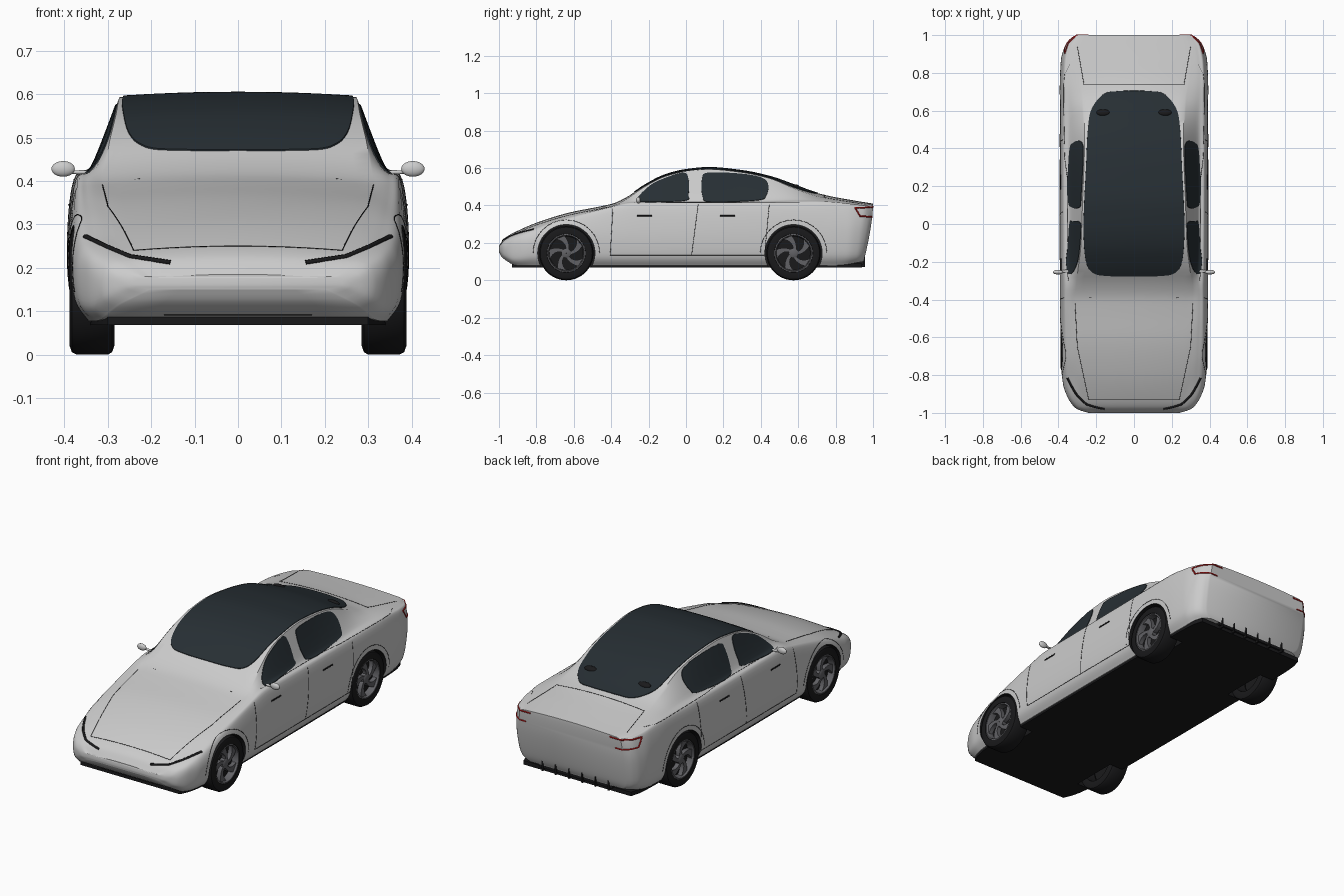
import bpy, bmesh
from math import sin, cos, pi
from mathutils import Vector
from mathutils.bvhtree import BVHTree

if "Cube" in bpy.data.objects:
    bpy.data.objects.remove(bpy.data.objects["Cube"])


def material(name, r, g, b):
    m = bpy.data.materials.new(name)
    m.diffuse_color = (r, g, b, 1)
    m.use_nodes = True
    m.node_tree.nodes["Principled BSDF"].inputs["Base Color"].default_value = m.diffuse_color
    return m


PAINT = material("paint", .68, .68, .68)
GLASS = material("glass", .02, .028, .034)
BLACK = material("black", .01, .01, .011)
RIM = material("rim", .12, .12, .13)
RED = material("red", .5, .01, .01)


def mesh_object(name, verts, faces, mat, angle=0.6):
    me = bpy.data.meshes.new(name)
    me.from_pydata([tuple(v) for v in verts], [], faces)
    bm = bmesh.new()
    bm.from_mesh(me)
    bmesh.ops.recalc_face_normals(bm, faces=bm.faces)
    bm.to_mesh(me)
    bm.free()
    ob = bpy.data.objects.new(name, me)
    bpy.context.collection.objects.link(ob)
    me.materials.append(mat)
    smooth(ob, angle)
    return ob


def select(ob):
    bpy.ops.object.select_all(action='DESELECT')
    ob.select_set(True)
    bpy.context.view_layer.objects.active = ob


def smooth(ob, angle=0.6):
    select(ob)
    bpy.ops.object.shade_smooth_by_angle(angle=angle)


def spline(pts, n, closed=False):
    """Catmull-Rom through 2D points"""
    N, out = len(pts), []
    get = lambda i: Vector(pts[i % N] if closed else pts[max(0, min(N - 1, i))])
    for i in range(N if closed else N - 1):
        a, b, c, d = (get(i + k) for k in (-1, 0, 1, 2))
        for j in range(n):
            t = j / n
            out.append(.5 * (2 * b + (c - a) * t + (2 * a - 5 * b + 4 * c - d) * t * t
                             + (3 * b - a - 3 * c + d) * t ** 3))
    return out if closed else out + [get(N - 1)]


def curve(table):
    """Monotone cubic through {y: value}"""
    k = sorted(table)
    v = [table[q] for q in k]
    d = [(v[i + 1] - v[i]) / (k[i + 1] - k[i]) for i in range(len(k) - 1)]
    m = [d[0]] + [2 * a * b / (a + b) if a * b > 0 else 0 for a, b in zip(d, d[1:])] + [d[-1]]

    def f(y):
        i = max(0, min(len(d) - 1, sum(q <= y for q in k) - 1))
        h = k[i + 1] - k[i]
        t = max(0, min(1, (y - k[i]) / h))
        return (v[i] * (1 + 2 * t) * (1 - t) ** 2 + m[i] * h * t * (1 - t) ** 2
                + v[i + 1] * t * t * (3 - 2 * t) + m[i + 1] * h * t * t * (t - 1))
    return f


# Body lines along the length: roof, roof edge, glass foot, shoulder, widest, sill
top_z = curve({-1: .185, -.97: .225, -.92: .255, -.78: .315, -.62: .363, -.46: .395, -.39: .411, -.32: .443,
               -.22: .51, -.11: .565, 0: .592, .12: .603, .29: .588, .45: .555, .58: .51, .69: .47, .77: .45,
               .88: .43, 1: .41})
drop = curve({-1: .008, -.85: .014, -.4: .012, -.25: .009, .42: .01, .6: .02, .75: .016, 1: .008})
edge_x = curve({-1: .2, -.97: .24, -.85: .28, -.4: .312, -.27: .3, -.1: .28, .1: .273, .45: .262, .65: .268, .85: .3, 1: .28})
foot_x = curve({-1: .225, -.97: .28, -.85: .325, -.4: .347, -.2: .338, .5: .337, .8: .348, .93: .335, 1: .297})
foot_z = curve({-1: .18, -.97: .213, -.92: .24, -.85: .266, -.7: .32, -.55: .358, -.4: .394, -.3: .42, -.1: .43, .5: .432, .7: .427, 1: .396})
shoulder_x = curve({-1: .235, -.985: .285, -.97: .305, -.92: .34, -.85: .36, -.7: .372, 0: .376, .7: .378, .85: .372, .95: .35, 1: .307})
shoulder_z = curve({-1: .172, -.97: .2, -.92: .225, -.85: .25, -.7: .3, -.55: .34, -.4: .375, -.25: .4, .7: .404, 1: .383})
wide_x = curve({-1: .24, -.985: .29, -.97: .315, -.92: .35, -.85: .375, -.7: .389, 0: .393, .75: .392, .87: .387, .94: .37, .98: .345, 1: .315})
wide_z = curve({-1: .162, -.97: .17, -.85: .2, -.4: .25, 1: .28})
low_z = curve({-1: .156, -.97: .13, -.92: .113, -.8: .125, 1: .14})
sill_z = curve({-1: .15, -.985: .125, -.95: .098, -.92: .083, -.88: .078, .8: .08, 1: .1})


def section(y):
    zr, xr = top_z(y) - drop(y), edge_x(y)
    half = [(xr * i / 8, top_z(y) - drop(y) * (i / 8) ** 2) for i in range(8)]
    w, sz = wide_x(y), sill_z(y)
    half += [tuple(p) for p in spline([(xr, zr), (foot_x(y), foot_z(y)), (shoulder_x(y), shoulder_z(y)),
                                       (w, wide_z(y)), (w - .008, low_z(y)), (w - .04, sz)], 6)]
    half += [((w - .04) * k, sz) for k in (.66, .33, 0)]
    lean = .05 * max(0, (y - .7) / .3) ** 2
    full = half + [(-x, z) for x, z in half[-2:0:-1]]
    return [(x, y - lean * (max(0, .4 - z) / .3) ** 1.5, z) for x, z in full]


# Body shell
N = 110
verts, faces = [], []
for i in range(N + 1):
    verts += section(-cos(pi * i / N) * .7 + .3 * (2 * i / N - 1))
R = len(verts) // (N + 1)
for i in range(N):
    for j in range(R):
        a, b = i * R + j, i * R + (j + 1) % R
        faces.append((a, b, b + R, a + R))
for s in (0, N * R):
    for i in range(R // 2):
        q = [s + i, s + i + 1, s + (R - i - 1) % R, s + (R - i) % R]
        faces.append(tuple(dict.fromkeys(q)))
body = mesh_object("body", verts, faces, PAINT)
bm = bmesh.new()
bm.from_mesh(body.data)
tree = BVHTree.FromBMesh(bm)
bm.free()

# Dark floor
plan = [-.93 + 1.87 * i / 40 for i in range(41)]
ring = [(wide_x(y) - .045, y) for y in plan] + [(.045 - wide_x(y), y) for y in reversed(plan)]
n = len(ring)
floor = mesh_object("underbody", [(x, y, z) for z in (.068, .09) for x, y in ring],
                    [tuple(range(n)), tuple(range(n, 2 * n))] +
                    [(i, (i + 1) % n, (i + 1) % n + n, i + n) for i in range(n)], BLACK)

# Wheel arches
AXLES, WR = (-.64, .575), .145
for y in AXLES:
    for s in (1, -1):
        bpy.ops.mesh.primitive_cylinder_add(vertices=64, radius=.153, depth=.24,
                                            location=(s * .385, y, WR), rotation=(0, pi / 2, 0))
        cutter = bpy.context.object
        cutter.data.materials.append(BLACK)
        cutter.hide_render = True
        for ob in (body, floor):
            select(ob)
            m = ob.modifiers.new("arch", 'BOOLEAN')
            m.object, m.operation, m.solver, m.material_mode = cutter, 'DIFFERENCE', 'EXACT', 'TRANSFER'
            bpy.ops.object.modifier_apply(modifier="arch")
        bpy.data.objects.remove(cutter)
smooth(body)


def project(p, axis, off):
    """Put a point on the body, seen along an axis (or nearest)"""
    p, hit = Vector(p), None
    if axis:
        i = 'xyz'.index(axis)
        d = Vector((0, 0, 0))
        d[i] = 1 if axis == 'y' else -1 if p[i] >= 0 else 1
        o = p.copy()
        o[i] = -2 * d[i]
        hit, nor = tree.ray_cast(o, d)[:2]
    if hit is None:
        hit, nor = tree.find_nearest(p)[:2]
    return hit + nor * off


def glass(name, outline, axis, side=1, rings=14):
    to3 = lambda p: (p[0], p[1], .5) if axis == 'z' else (side * .33, p[0], p[1])
    pts = spline(outline, 8, True)
    n = len(pts)
    c = Vector(((min(p[0] for p in pts) + max(p[0] for p in pts)) / 2,
                (min(p[1] for p in pts) + max(p[1] for p in pts)) / 2))
    scales = [1, .995] + [1 - i / rings for i in range(1, rings)]
    vs = [project(to3(c + (p - c) * k), axis, -.003 if k == 1 else .003) for k in scales for p in pts]
    vs.append(project(to3(c), axis, .003))
    fs = [(r * n + i, r * n + (i + 1) % n, (r + 1) * n + (i + 1) % n, (r + 1) * n + i)
          for r in range(len(scales) - 1) for i in range(n)]
    last = (len(scales) - 1) * n
    fs += [(last + i, last + (i + 1) % n, len(vs) - 1) for i in range(n)]
    mesh_object(name, vs, fs, GLASS)


def line(name, pts, axis, mat=BLACK, r=.0013, both=True, off=0, sub=12):
    for s in (1, -1) if both else (1,):
        P = [Vector((s * p[0], p[1], p[2])) for p in pts]
        path = [a.lerp(b, j / sub) for a, b in zip(P, P[1:]) for j in range(sub)] + [P[-1]]
        cu = bpy.data.curves.new(name, 'CURVE')
        cu.dimensions, cu.bevel_depth, cu.bevel_resolution, cu.use_fill_caps = '3D', r, 1, True
        sp = cu.splines.new('POLY')
        sp.points.add(len(path) - 1)
        for q, p in zip(sp.points, path):
            q.co = (*project(p, axis, off), 1)
        ob = bpy.data.objects.new(name, cu)
        bpy.context.collection.objects.link(ob)
        cu.materials.append(mat)
        select(ob)
        bpy.ops.object.convert(target='MESH')


# Glass roof and side windows
half = [(.13, -.277), (.215, -.262), (.255, -.2), (.268, -.05), (.265, .1), (.255, .3), (.245, .5),
        (.225, .61), (.16, .69), (.08, .705)]
glass("glass_roof", [(0, -.28)] + half + [(0, .707)] + [(-x, y) for x, y in half[::-1]], 'z', rings=24)
for s in (1, -1):
    glass("front_side_window", [(-.265, .43), (-.19, .508), (-.095, .553), (-.01, .575), (.014, .54),
                                (.014, .46), (-.005, .425), (-.22, .417)], 'x', s)
    glass("rear_side_window", [(.085, .54), (.115, .575), (.29, .57), (.405, .548), (.44, .51),
                               (.43, .455), (.385, .427), (.13, .417), (.088, .45)], 'x', s)

# Lamps
line("headlight", [(.352, 0, .272), (.3, 0, .247), (.25, 0, .226), (.156, 0, .212)], 'y', r=.006)
line("tail_light", [(.24, 1, .393), (.31, 1, .393), (.355, .96, .392), (.372, .905, .39),
                    (.378, .935, .345), (.345, .985, .34), (.27, .98, .34)], None, RED, .004)

# Panel seams
line("hood_side_seam", [(.312, -.42, .5), (.3, -.65, .5), (.24, -.93, .5)], 'z')
line("hood_front_seam", [(.24, -.93, .5), (-.24, -.93, .5)], 'z', both=False, sub=24)
line("trunk_side_seam", [(.3, .94, .5), (.265, .74, .5)], 'z')
line("trunk_front_seam", [(.265, .74, .5), (-.265, .74, .5)], 'z', both=False, sub=24)
for y0, y1 in ((-.39, -.405), (.065, .03), (.445, .42)):
    line("door_seam", [(.4, y0, .405), (.4, y1, .135)], 'x')
line("sill_seam", [(.4, -.405, .135), (.4, .42, .135)], 'x')
line("belt_seam", [(.35, -.3, .418), (.35, .85, .416)], 'x', r=.001, sub=40)
for y in (-.222, .222):
    line("door_handle", [(.4, y - .04, .345), (.4, y + .04, .345)], 'x', r=.004)
for y in AXLES:
    line("arch_seam", [(.4, y + .178 * cos(a * pi / 16), WR + .178 * sin(a * pi / 16))
                       for a in range(17)], 'x', sub=2)
line("bumper_slot", [(.17, 0, .092), (-.17, 0, .092)], 'y', r=.002, both=False)


def box(name, lo, hi, mat):
    vs = [(x, y, z) for x in (lo[0], hi[0]) for y in (lo[1], hi[1]) for z in (lo[2], hi[2])]
    mesh_object(name, vs, [(0, 1, 3, 2), (4, 5, 7, 6), (0, 1, 5, 4), (2, 3, 7, 6), (0, 2, 6, 4), (1, 3, 7, 5)], mat)


def ball(name, loc, scale, mat, rot=(0, 0, 0)):
    bpy.ops.mesh.primitive_uv_sphere_add(segments=24, ring_count=14, radius=1, location=loc, rotation=rot)
    ob = bpy.context.object
    ob.name, ob.scale = name, scale
    ob.data.materials.append(mat)
    smooth(ob)


# Rear diffuser
box("diffuser", (-.22, .86, .085), (.22, .95, .106), BLACK)
for i in range(6):
    x = -.2 + .08 * i
    box("diffuser_fin", (x - .004, .87, .072), (x + .004, .957, .128), BLACK)

# Mirrors and roof pods
for s in (1, -1):
    ball("mirror", (s * .403, -.255, .428), (.027, .012, .018), PAINT)
    ball("mirror_arm", (s * .36, -.25, .42), (.028, .008, .005), PAINT)
    ball("roof_pod", (s * .163, .59, top_z(.59) - .006), (.036, .018, .012), BLACK, (-.35, 0, 0))


def lathe(name, profile, s, y, mat, seg=56):
    vs = [(s * x, y + r * cos(2 * pi * i / seg), WR + r * sin(2 * pi * i / seg))
          for i in range(seg) for x, r in profile]
    n = len(profile)
    fs = [(i * n + j, i * n + j + 1, (i + 1) % seg * n + j + 1, (i + 1) % seg * n + j)
          for i in range(seg) for j in range(n - 1)]
    mesh_object(name, vs, fs, mat)


# Wheels: tyre, rim, hub and five swept spokes
for y in AXLES:
    for s in (1, -1):
        lathe("tyre", [(.345, .09), (.288, .1), (.285, .125), (.29, .139), (.3, .145), (.372, .145), (.383, .139),
                       (.388, .125), (.386, .103), (.372, .1), (.345, .098)], s, y, BLACK)
        lathe("rim", [(.36, .101), (.384, .102), (.385, .096), (.375, .092), (.35, .09)], s, y, RIM)
        lathe("wheel_disc", [(.35, .092), (.35, .001)], s, y, BLACK)
        lathe("hub", [(.35, .026), (.374, .026), (.378, .02), (.378, .001)], s, y, RIM)
        for k in range(5):
            vs, fs = [], []
            for j in range(8):
                t = j / 7
                r = .02 + .074 * t
                for x, e in ((.352, -1), (.375, -1), (.375, 1), (.352, 1)):
                    a = k * 2 * pi / 5 + .7 * t + e * (.009 + .017 * t * t) / r
                    vs.append((s * x, y + r * cos(a), WR + r * sin(a)))
            for j in range(7):
                fs += [(4 * j + i, 4 * j + (i + 1) % 4, 4 * j + 4 + (i + 1) % 4, 4 * j + 4 + i) for i in range(4)]
            mesh_object("spoke", vs, fs + [(0, 1, 2, 3), (28, 29, 30, 31)], RIM)
